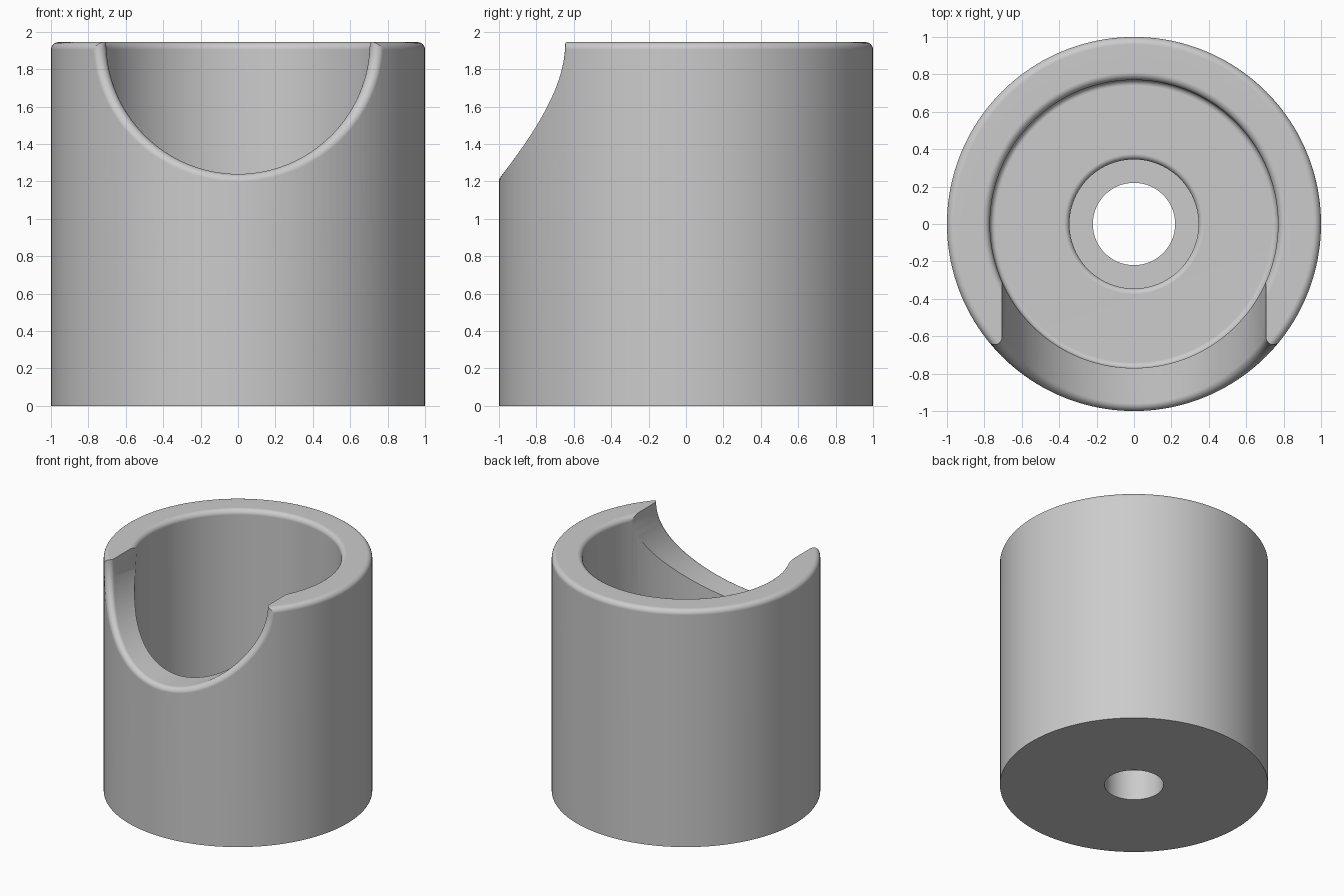
import bpy
import bmesh
from math import sin, cos, pi, radians, sqrt
from mathutils import Vector

if "Cube" in bpy.data.objects:
    bpy.data.objects.remove(bpy.data.objects["Cube"])

HEIGHT = 1.945
OUTER, BORE, RECESS, HOLE = 1.0, 0.77, 0.345, 0.22
FLOOR, LEDGE = 0.5, 0.25
NOTCH = 0.705
FILLET, SMALL = 0.04, 0.03
SEGMENTS = 160


def arc(x, z, r, start, end, steps=6):
    angles = [radians(start + (end - start) * i / steps) for i in range(steps + 1)]
    return [(x + r * cos(a), z + r * sin(a)) for a in angles]


def to_object(name, bm):
    bmesh.ops.recalc_face_normals(bm, faces=bm.faces)
    mesh = bpy.data.meshes.new(name)
    bm.to_mesh(mesh)
    bm.free()
    obj = bpy.data.objects.new(name, mesh)
    bpy.context.collection.objects.link(obj)
    return obj


# Cup: closed profile with rounded rims, turned around the z axis
profile = [(OUTER, 0), (HOLE, 0), (HOLE, LEDGE), (RECESS, LEDGE)]
profile += arc(RECESS + SMALL, FLOOR - SMALL, SMALL, 180, 90)
profile += arc(BORE - SMALL, FLOOR + SMALL, SMALL, -90, 0)
profile += arc(BORE + FILLET, HEIGHT - FILLET, FILLET, 180, 90)
profile += arc(OUTER - FILLET, HEIGHT - FILLET, FILLET, 90, 0)

bm = bmesh.new()
rings = []
for s in range(SEGMENTS):
    a = 2 * pi * s / SEGMENTS
    rings.append([bm.verts.new((r * cos(a), r * sin(a), z)) for r, z in profile])
n = len(profile)
for s in range(SEGMENTS):
    here, there = rings[s], rings[(s + 1) % SEGMENTS]
    for i in range(n):
        j = (i + 1) % n
        bm.faces.new((here[i], here[j], there[j], there[i]))
cup = to_object("cup_body", bm)


# Notch cutter: round channel flaring along a rolling fillet at the outer wall
def notch_row(angle, lift):
    radial = Vector((sin(angle), 0, -cos(angle)))
    centre = radial * (NOTCH + FILLET) + Vector((0, 0, HEIGHT + lift))
    centre.y = -sqrt((OUTER - FILLET) ** 2 - centre.x ** 2)
    outward = Vector((centre.x, centre.y, 0)).normalized()
    start = centre - radial * FILLET
    row = [Vector((start.x, -0.1, start.z))]
    for i in range(9):
        row.append(centre + FILLET * (-radial).slerp(outward, i / 8))
    row.append(row[-1] + outward * 0.1)
    row.append(Vector((row[-1].x, -1.5, row[-1].z)))
    return row


STEPS = 64
sweep = [(-pi / 2 + pi * i / STEPS, 0) for i in range(STEPS + 1)]
sweep = [(-pi / 2, 0.3)] + sweep + [(pi / 2, 0.3)]
bm = bmesh.new()
rows = [[bm.verts.new(p) for p in notch_row(a, lift)] for a, lift in sweep]
for a, b in zip(rows, rows[1:]):
    for i in range(len(a) - 1):
        bm.faces.new((a[i], a[i + 1], b[i + 1], b[i]))
bm.faces.new([r[0] for r in rows])
bm.faces.new([r[-1] for r in rows])
bm.faces.new(rows[0] + rows[-1][::-1])
cutter = to_object("notch_cutter", bm)
cutter.hide_render = True

# Cut the notch into the front wall
cut = cup.modifiers.new("notch", "BOOLEAN")
cut.operation = "DIFFERENCE"
cut.solver = "EXACT"
cut.object = cutter
for o in bpy.context.selected_objects:
    o.select_set(False)
bpy.context.view_layer.objects.active = cup
cup.select_set(True)
bpy.ops.object.modifier_apply(modifier=cut.name)
bpy.data.objects.remove(cutter)

# Grey material
grey = bpy.data.materials.new("plain_grey")
grey.use_nodes = True
colour = (0.6, 0.6, 0.6, 1)
grey.diffuse_color = colour
grey.node_tree.nodes["Principled BSDF"].inputs["Base Color"].default_value = colour
cup.data.materials.clear()
cup.data.materials.append(grey)

# Smooth shading with crisp edges
bpy.ops.object.shade_smooth_by_angle(angle=radians(30))
weighted = cup.modifiers.new("even_normals", "WEIGHTED_NORMAL")
weighted.keep_sharp = True
